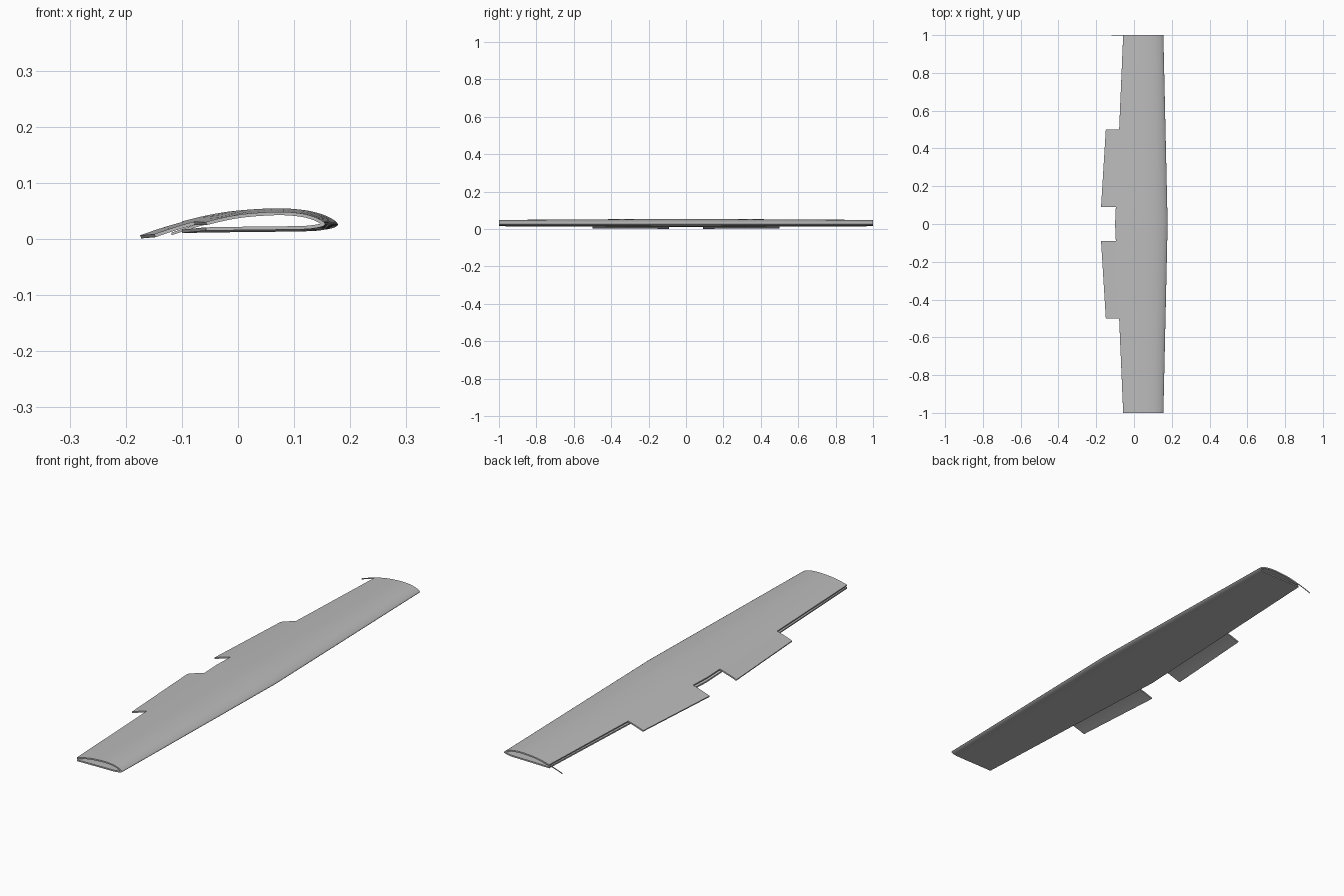
import bpy
import bmesh
import math
from mathutils import Vector

cube = bpy.data.objects.get("Cube")
if cube:
    bpy.data.objects.remove(cube)

grey = bpy.data.materials.new("light grey")
grey.use_nodes = True
grey.diffuse_color = (0.5, 0.5, 0.5, 1)
grey.node_tree.nodes["Principled BSDF"].inputs["Base Color"].default_value = (0.5, 0.5, 0.5, 1)

# Root airfoil: upper trailing edge, over the nose, back along the underside
ROOT = [(-.18, .006), (-.14, .0195), (-.1, .031), (-.05, .043), (0, .0505),
        (.07, .0545), (.12, .051), (.152, .043), (.17, .034), (.178, .026),
        (.172, .0205), (.155, .0165), (.12, .0135), (0, .012), (-.1, .0105)]
STEPS = 5
CUT = 2 * STEPS            # profile index where the flap meets the wing
PIVOT = Vector((.082, .028))
TIP_SCALE = .765
SKIN = .006


def smooth_profile(points):
    """Catmull-Rom curve through the control points."""
    p = [Vector(q) for q in points]
    p = [2 * p[0] - p[1]] + p + [2 * p[-1] - p[-2]]
    out = []
    for a, b, c, d in zip(p, p[1:], p[2:], p[3:]):
        for i in range(STEPS):
            t = i / STEPS
            out.append(.5 * (2 * b + (c - a) * t + (2 * a - 5 * b + 4 * c - d) * t ** 2
                             + (3 * b - a - 3 * c + d) * t ** 3))
    return out + [p[-2]]


def tapered(point, y):
    q = PIVOT + (point - PIVOT) * (1 - (1 - TIP_SCALE) * abs(y))
    return Vector((q.x, y, q.y))


def finish(name, bm):
    mesh = bpy.data.meshes.new(name)
    bm.to_mesh(mesh)
    bm.free()
    obj = bpy.data.objects.new(name, mesh)
    bpy.context.collection.objects.link(obj)
    mesh.materials.append(grey)
    return obj


profile = smooth_profile(ROOT)

# Wing skin with two flaps: a lofted sheet whose trailing cells exist only at the flaps
stations = [-1, -.75, -.5, -.3, -.09, 0, .09, .3, .5, .75, 1]
bm = bmesh.new()
grid = [[bm.verts.new(tapered(p, y)) for p in profile] for y in stations]
for k in range(len(stations) - 1):
    middle = abs(stations[k] + stations[k + 1]) / 2
    has_flap = .09 < middle < .5
    for j in range(len(profile) - 1):
        if j >= CUT or has_flap:
            bm.faces.new((grid[k][j], grid[k][j + 1], grid[k + 1][j + 1], grid[k + 1][j]))
bmesh.ops.delete(bm, geom=[v for v in bm.verts if not v.link_faces], context='VERTS')
# Make sure the upper skin faces up, so that thickness grows inward
bm.normal_update()
top = max(bm.faces, key=lambda f: f.calc_center_median().z)
if top.normal.z < 0:
    bmesh.ops.reverse_faces(bm, faces=bm.faces[:])
wing = finish("wing_skin", bm)
solid = wing.modifiers.new("skin thickness", 'SOLIDIFY')
solid.thickness = SKIN
solid.offset = -1
solid.use_even_offset = True

bpy.ops.object.select_all(action='DESELECT')
wing.select_set(True)
bpy.context.view_layer.objects.active = wing
bpy.ops.object.modifier_apply(modifier=solid.name)
bpy.ops.object.shade_smooth_by_angle(angle=math.radians(30))

# Thin trailing blade left on one wing tip
bm = bmesh.new()
upper = [tapered(p, 1) for p in profile[:CUT + 1]]
lower = [v - Vector((0, 0, SKIN * .8)) for v in reversed(upper)]
blade = bm.faces.new([bm.verts.new(v) for v in upper + lower])
extruded = bmesh.ops.extrude_face_region(bm, geom=[blade])
for v in extruded["geom"]:
    if isinstance(v, bmesh.types.BMVert):
        v.co.y -= .001
bmesh.ops.recalc_face_normals(bm, faces=bm.faces[:])
finish("tip_blade", bm)
